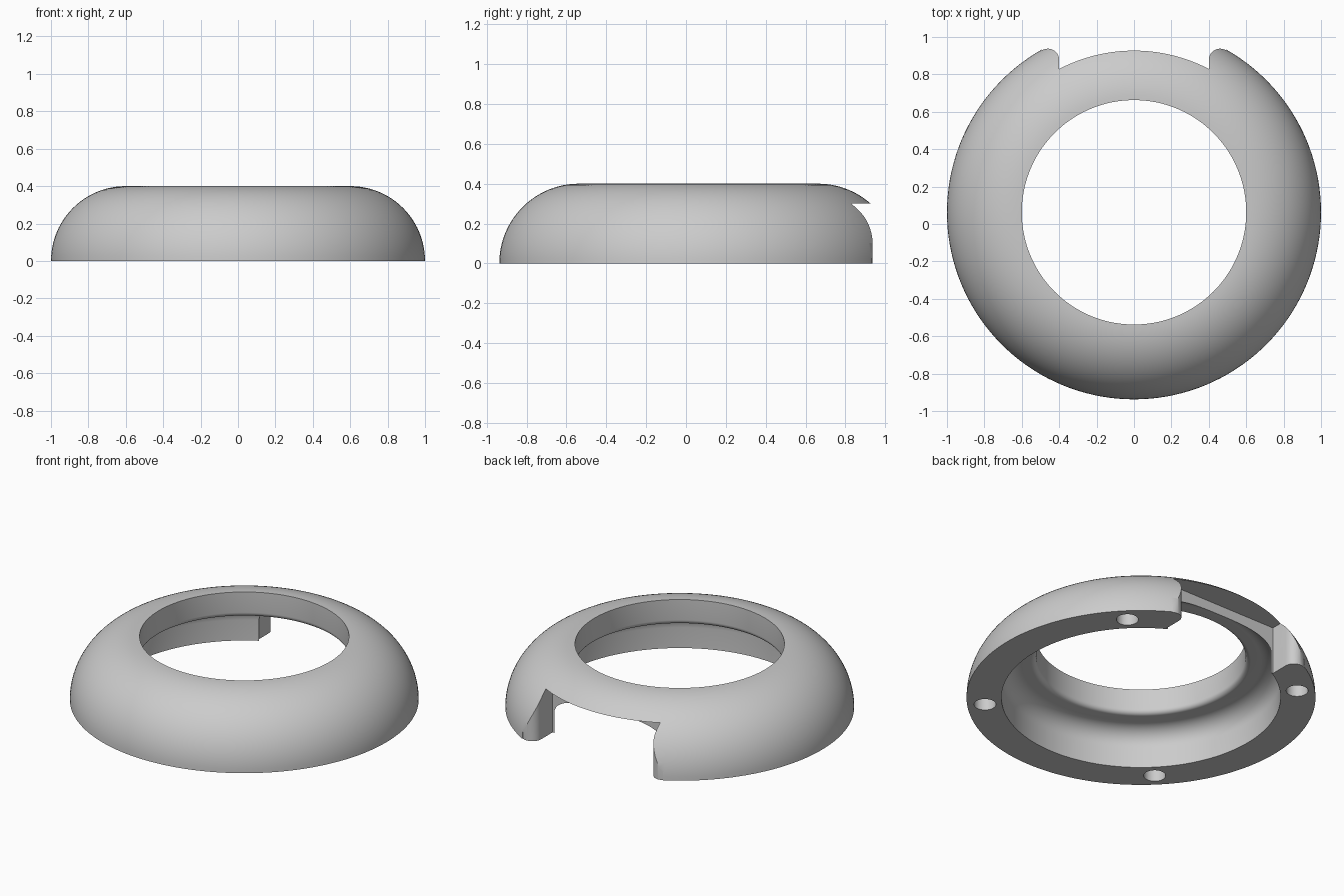
import bpy, bmesh
from math import sin, cos, pi, radians, atan2

cube = bpy.data.objects.get("Cube")
if cube:
    bpy.data.objects.remove(cube, do_unlink=True)

CENTRE_Y = 0.0625
grey = bpy.data.materials.new("light_grey")
grey.use_nodes = True
colour = (0.6, 0.6, 0.6, 1)
grey.diffuse_color = colour
grey.node_tree.nodes["Principled BSDF"].inputs["Base Color"].default_value = colour


def arc(cx, cy, r, start, end, steps):
    angles = [radians(start + (end - start) * i / steps) for i in range(steps + 1)]
    return [(cx + r * cos(a), cy + r * sin(a)) for a in angles]


def add_object(name, bm):
    bmesh.ops.recalc_face_normals(bm, faces=bm.faces[:])
    mesh = bpy.data.meshes.new(name)
    bm.to_mesh(mesh)
    bm.free()
    obj = bpy.data.objects.new(name, mesh)
    obj.location.y = CENTRE_Y
    mesh.materials.append(grey)
    bpy.context.collection.objects.link(obj)
    return obj


def revolve(name, profile, segments):
    bm = bmesh.new()
    rings = [[bm.verts.new((r * cos(2 * pi * i / segments), r * sin(2 * pi * i / segments), z))
              for r, z in profile] for i in range(segments)]
    n = len(profile)
    for i in range(segments):
        a, b = rings[i], rings[(i + 1) % segments]
        for j in range(n):
            k = (j + 1) % n
            bm.faces.new((a[j], b[j], b[k], a[k]))
    return add_object(name, bm)


def prism(name, outline, bottom, top):
    bm = bmesh.new()
    base = bm.faces.new([bm.verts.new((x, y, bottom)) for x, y in outline])
    moved = bmesh.ops.extrude_face_region(bm, geom=[base])["geom"]
    bmesh.ops.translate(bm, vec=(0, 0, top - bottom),
                        verts=[v for v in moved if isinstance(v, bmesh.types.BMVert)])
    return add_object(name, bm)


# Domed ring: quarter-round outside, hollow underside, short collar round the opening
profile = arc(0.6, 0, 0.4, 0, 90, 24)
profile += arc(0.63, 0.27, 0.03, 180, 270, 6)
profile += arc(0.69, 0.13, 0.11, 90, 0, 10)
profile.append((0.8, 0))
ring = revolve("domed_ring", profile, 144)

# Rear notch cutter, flared round the horn tips
tip_x, tip_y, tip_r = 0.46, 0.815, 0.06
out = atan2(tip_y, tip_x)
side = [(0.4, 0.7)] + arc(tip_x, tip_y, tip_r, 180, out * 180 / pi, 12)
side.append((1.15 * cos(out), 1.15 * sin(out)))
outline = side + [(-x, y) for x, y in reversed(side)]
cutters = [prism("notch_cutter", outline, -0.1, 0.3)]

# Four blind holes in the base
for sx in (-1, 1):
    for sy in (-1, 1):
        circle = arc(0.635 * sx, 0.635 * sy, 0.063, 0, 360, 32)[:-1]
        cutters.append(prism("hole_cutter", circle, -0.1, 0.12))

bpy.ops.object.select_all(action="DESELECT")
ring.select_set(True)
bpy.context.view_layer.objects.active = ring
for cutter in cutters:
    cutter.hide_render = True
    mod = ring.modifiers.new("cut", "BOOLEAN")
    mod.operation = "DIFFERENCE"
    mod.solver = "EXACT"
    mod.object = cutter
    bpy.ops.object.modifier_apply(modifier=mod.name)
    bpy.data.objects.remove(cutter, do_unlink=True)
bpy.ops.object.shade_smooth_by_angle(angle=radians(30))
